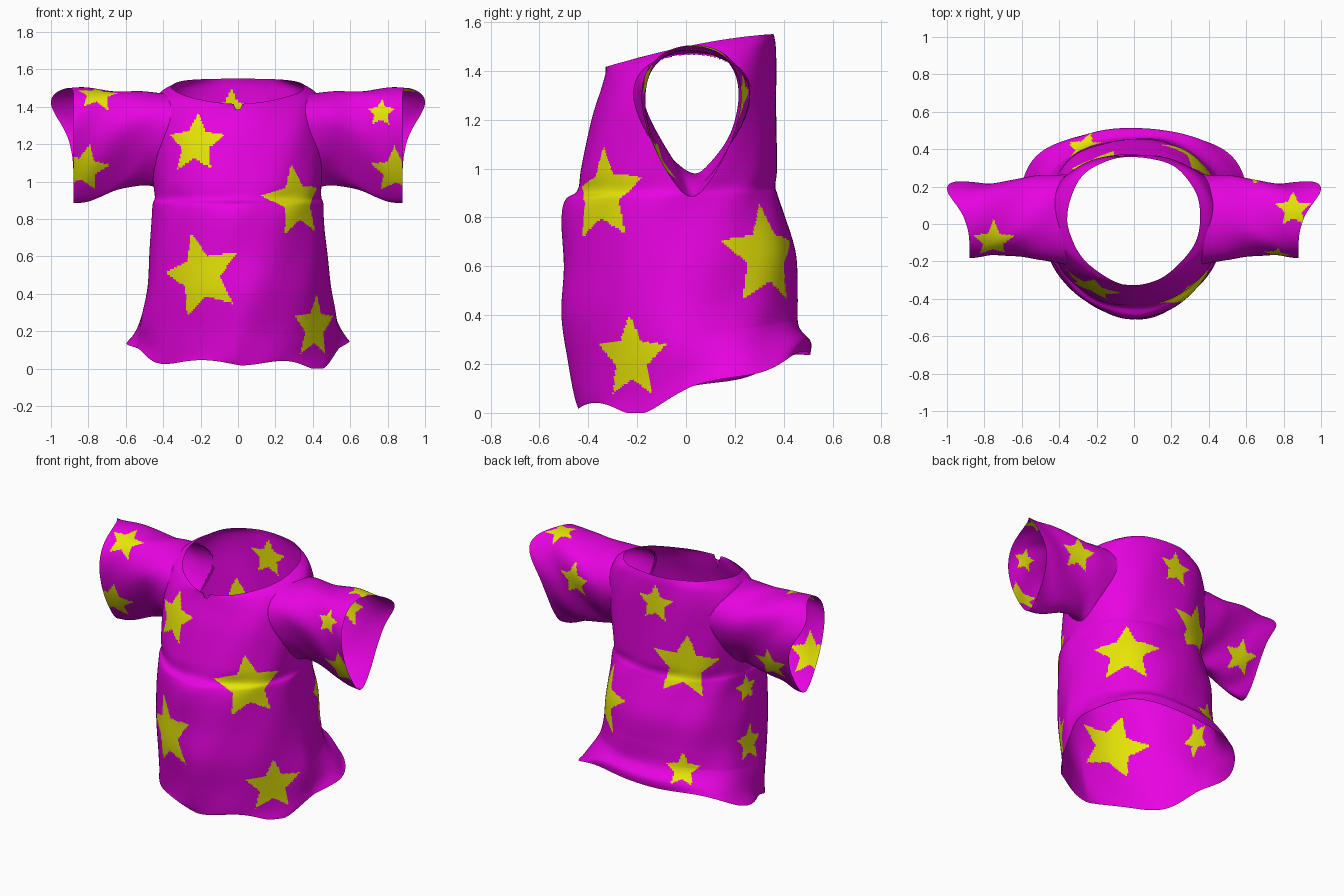
import bpy, bmesh, math
from mathutils import Vector, kdtree

if "Cube" in bpy.data.objects:
    bpy.data.objects.remove(bpy.data.objects["Cube"])


def material(name, rgb):
    m = bpy.data.materials.new(name)
    m.diffuse_color = (*rgb, 1)
    m.use_nodes = True
    m.node_tree.nodes["Principled BSDF"].inputs["Base Color"].default_value = m.diffuse_color
    return m


MAGENTA = material("magenta cloth", (0.80, 0.001, 0.75))
YELLOW = material("yellow star", (0.79, 0.78, 0.002))


def smooth_rows(keys, t):
    """Catmull-Rom through rows of numbers, t in 0..1."""
    f = t * (len(keys) - 1)
    i = min(int(f), len(keys) - 2)
    f -= i
    rows = [keys[min(max(i + d, 0), len(keys) - 1)] for d in (-1, 0, 1, 2)]
    return [0.5 * (2 * b + (c - a) * f + (2 * a - 5 * b + 4 * c - d) * f * f
                   + (3 * b - a - 3 * c + d) * f ** 3) for a, b, c, d in zip(*rows)]


def sp(v, n):
    """Signed power that makes a superellipse."""
    return math.copysign(abs(v) ** (2 / n), v)


def loft(point, rows, sides, flip=False):
    bm = bmesh.new()
    ring = [[bm.verts.new(point(j / rows, math.tau * i / sides)) for i in range(sides)]
            for j in range(rows + 1)]
    for a, b in zip(ring, ring[1:]):
        for i in range(sides):
            k = (i + 1) % sides
            q = (a[i], a[k], b[k], b[i])
            bm.faces.new(q[::-1] if flip else q)
    return bm


def paint_star(bm, centre, radius, turn):
    """Colour the faces inside a five-pointed star laid on the cloth."""
    c = Vector(centre)
    near = min(bm.faces, key=lambda f: (f.calc_center_median() - c).length)
    c = near.calc_center_median()
    n = Vector()
    local = []
    for f in bm.faces:
        d = f.calc_center_median() - c
        if d.length < radius * 1.1 and f.normal.dot(near.normal) > -0.2:
            local.append((f, d))
            if d.length < radius * 0.6:
                n += f.normal
    n.normalize()
    up = Vector((0, 1, 0)) if n.z > 0.8 else Vector((0, 0, 1))
    right = up.cross(n).normalized()
    up = n.cross(right)
    fifth = math.radians(36)
    inner = 0.48 * radius
    for f, d in local:
        x, y = d.dot(right), d.dot(up)
        a = (math.atan2(x, y) - math.radians(turn)) % (2 * fifth)
        a = min(a, 2 * fifth - a)
        edge = radius * inner * math.sin(fifth) / (
            inner * math.sin(fifth - a) + radius * math.sin(a))
        if math.hypot(x, y) < edge:
            f.material_index = 1


def finish(bm, name, stars):
    bm.normal_update()
    for centre, radius, turn in stars:
        paint_star(bm, centre, radius, turn)
    for f in bm.faces:
        f.smooth = True
    me = bpy.data.meshes.new(name)
    bm.to_mesh(me)
    bm.free()
    me.materials.append(MAGENTA)
    me.materials.append(YELLOW)
    ob = bpy.data.objects.new(name, me)
    bpy.context.collection.objects.link(ob)


# Torso rows: front z, back z, half width, front y, back y, front roundness
TORSO = [
    (.03, .25, .54, -.45, .50, 1.6), (.07, .30, .53, -.46, .505, 1.6),
    (.20, .36, .52, -.48, .46, 1.6), (.40, .48, .49, -.508, .455, 1.75),
    (.60, .65, .475, -.50, .45, 1.9), (.78, .80, .46, -.505, .41, 1.9),
    (.87, .89, .455, -.49, .38, 1.9), (.91, .93, .445, -.445, .365, 2.0),
    (1.0, 1.0, .45, -.43, .37, 2.1), (1.2, 1.2, .465, -.385, .37, 2.1),
    (1.33, 1.38, .465, -.345, .37, 2.0), (1.395, 1.50, .425, -.33, .365, 1.85),
    (1.415, 1.55, .355, -.33, .357, 1.75)]


def torso_point(t, a):
    zf, zb, hw, yf, yb, nf = smooth_rows(TORSO, t)
    n = nf if math.sin(a) < 0 else 2.3
    c, s = sp(math.cos(a), n), sp(math.sin(a), n)
    w = (s + 1) / 2
    # soft cloth folds, strongest low down
    fold = 1 + (1 - t) * 0.012 * math.sin(5 * a + 7 * t) + 0.006 * math.sin(9 * a - 20 * t)
    low = max(0, 1 - t * 5.5)
    x = hw * c * fold * (1 + 0.38 * low * max(0, s))
    y = (yf + yb) / 2 + (yb - yf) / 2 * s * fold
    z = zf + (zb - zf) * w
    z += low * (0.012 * math.sin(6 * a + 1) - 0.04 * math.cos(a) ** 2)
    # hem dips at the front corners, more on the right
    z -= low * 0.06 * (0.65 + 0.8 * x) * math.exp(-((y + 0.21) / 0.12) ** 2)
    # shoulders lift the sides of the neckline
    z += 0.02 * max(0, t * 6 - 5) * math.cos(a) ** 2
    # notch at the middle of the front neckline
    if s < 0:
        z -= 0.09 * max(0, 1 - abs(x) / 0.022) * max(0, (t - 0.9) * 10)
    return Vector((x, y, max(z, 0)))


# Sleeve rows: x, top z, bottom z, front y, back y
SLEEVE = [
    (.42, 1.472, .97, -.26, .31), (.50, 1.477, .985, -.235, .30),
    (.60, 1.483, .965, -.205, .275), (.72, 1.497, .92, -.205, .26),
    (.81, 1.50, .895, -.215, .26), (.88, 1.50, .885, -.22, .265)]
N = 2.2


def taper(v):
    """Sleeve section narrows to a keel underneath."""
    return 1 - 0.62 * (max(0, 1 - v) / 2) ** 1.5


torso = loft(torso_point, 220, 300)
side_verts = [v.co.copy() for v in torso.verts if v.co.x > 0.15]
tree = kdtree.KDTree(len(side_verts))
for i, p in enumerate(side_verts):
    tree.insert((0, p.y, p.z), i)
tree.balance()

# Cut the armholes out of the torso
_, zt, zb, yf, yb = SLEEVE[0]


def in_armhole(p):
    v = (p.z - (zt + zb) / 2) / ((zt - zb) / 2)
    if abs(v) > 1 or abs(p.x) < 0.15:
        return False
    u = (p.y - (yf + yb) / 2) / ((yb - yf) / 2 * taper(v))
    return abs(u) ** N + abs(v) ** N < 0.95


bmesh.ops.delete(torso, context='FACES',
                 geom=[f for f in torso.faces if in_armhole(f.calc_center_median())])

finish(torso, "shirt_body", [
    ((-.24, -.36, 1.21), .17, 0), ((.31, -.34, .89), .205, -5),
    ((-.21, -.46, .50), .235, -14), ((.40, -.22, .22), .18, 0),
    ((.34, .33, .64), .22, 0), ((-.03, .37, 1.37), .125, 0),
    ((-.24, .36, 1.0), .21, 5), ((-.27, .42, .36), .11, 0),
    ((-.47, .02, .80), .09, 0), ((-.49, .03, .45), .12, 10)])


def sleeve_point(side):
    def point(t, a):
        x, zt, zb, yf, yb = smooth_rows(SLEEVE, t)
        v, u = sp(math.cos(a), N), sp(math.sin(a), N)
        z = (zt + zb) / 2 + (zt - zb) / 2 * v
        y = (yf + yb) / 2 + (yb - yf) / 2 * u * taper(v)
        # cuff sticks out most at the upper back
        x += 0.12 * t ** 2 * max(0, math.cos(a - 0.75)) ** 5
        # shoulder end hugs the torso surface
        k = max(0, 1 - t * 3)
        if k > 0:
            hit = side_verts[tree.find((0, y, z))[1]].x - 0.004
            x += (hit - 0.42) * k * k
        fold = 0.008 * math.sin(4 * a + 9 * t) * t * (1 - t) * 4
        return Vector((side * x, y + fold, z + fold * v))
    return point


# Sleeves, mirrored, each with its own stars
SLEEVE_STARS = {
    "left_sleeve": (-1, [((-.75, -.11, 1.49), .115, 0), ((-.82, -.15, 1.06), .14, 10),
                         ((-.73, .2, 1.07), .12, 0)]),
    "right_sleeve": (1, [((.85, .08, 1.5), .10, 0), ((.76, -.2, 1.38), .078, 0),
                         ((.84, -.14, 1.04), .14, 0), ((.65, .25, 1.28), .12, 0)])}
for name, (side, stars) in SLEEVE_STARS.items():
    finish(loft(sleeve_point(side), 100, 180, flip=side > 0), name, stars)
